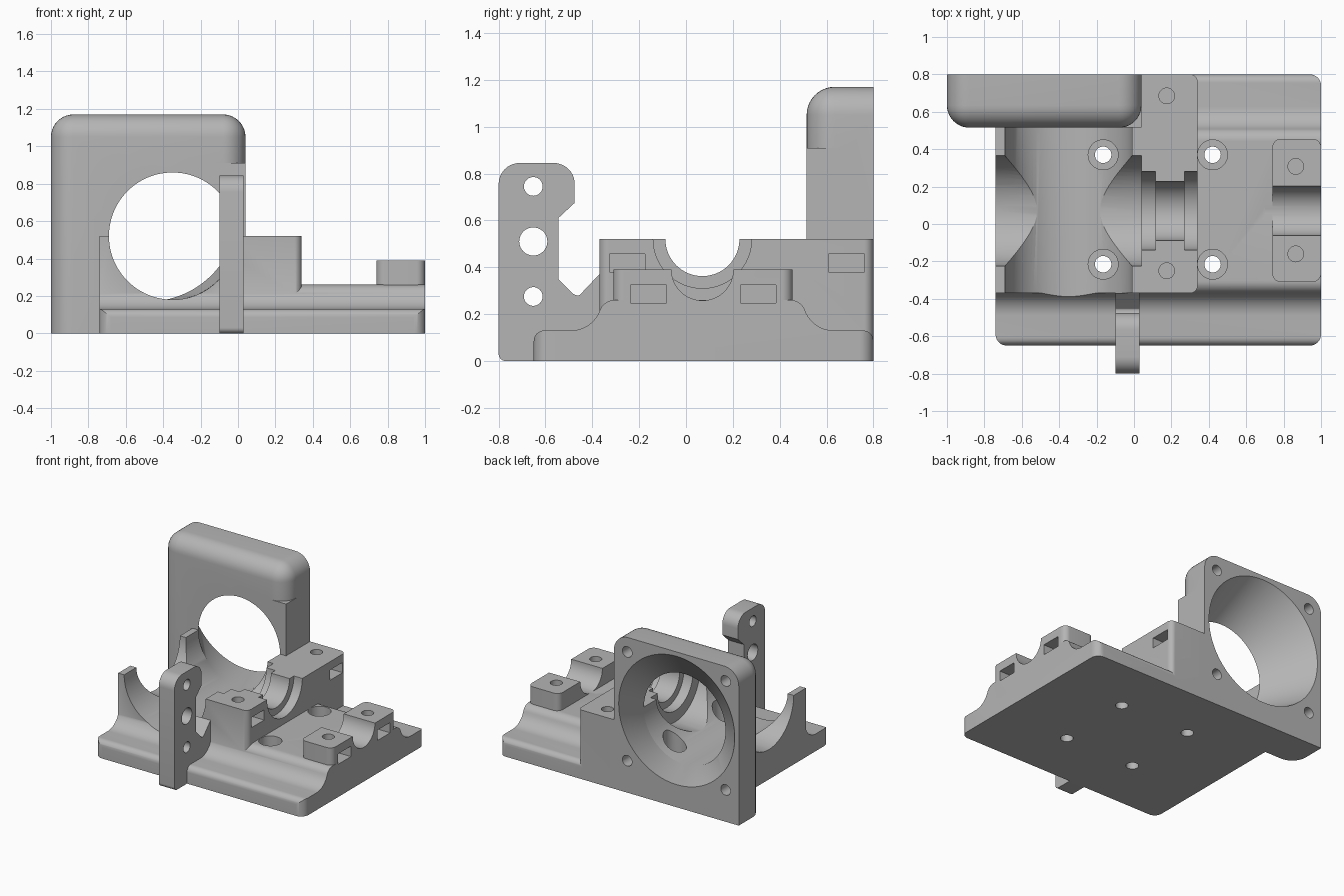
import bpy, bmesh, math
from mathutils import Vector

if "Cube" in bpy.data.objects:
    bpy.data.objects.remove(bpy.data.objects["Cube"])

grey = bpy.data.materials.new("plain_grey")
grey.diffuse_color = (0.46, 0.46, 0.46, 1)
grey.use_nodes = True
grey.node_tree.nodes["Principled BSDF"].inputs["Base Color"].default_value = grey.diffuse_color


def make(name, bm):
    bmesh.ops.recalc_face_normals(bm, faces=bm.faces)
    me = bpy.data.meshes.new(name)
    bm.to_mesh(me)
    bm.free()
    me.materials.append(grey)
    ob = bpy.data.objects.new(name, me)
    bpy.context.collection.objects.link(ob)
    return ob


def fillet(pts, seg=10):
    """Polygon from (u, v, radius) corners, rounded where radius > 0."""
    out = []
    for i, (u, v, r) in enumerate(pts):
        p = Vector((u, v))
        if r == 0:
            out.append(p)
            continue
        a = (Vector(pts[i - 1][:2]) - p).normalized()
        b = (Vector(pts[(i + 1) % len(pts)][:2]) - p).normalized()
        half = a.angle(b) / 2
        c = p + (a + b).normalized() * (r / math.sin(half))
        s, e = p + a * (r / math.tan(half)) - c, p + b * (r / math.tan(half)) - c
        sweep = math.pi - 2 * half
        for k in range(seg + 1):
            t = k / seg
            out.append(c + (s * math.sin((1 - t) * sweep) + e * math.sin(t * sweep)) / math.sin(sweep))
    return out


def circle(u, v, r, n=64):
    return [Vector((u + r * math.cos(2 * math.pi * i / n), v + r * math.sin(2 * math.pi * i / n)))
            for i in range(n)]


def rect(u0, u1, v0, v1, r=0):
    return fillet([(u0, v0, r), (u1, v0, r), (u1, v1, r), (u0, v1, r)])


def loft(name, axis, p0, a, p1, b):
    """Solid between two outlines lying at a and b along the axis."""
    place = {"x": lambda p, w: (w, p.x, p.y), "y": lambda p, w: (p.x, w, p.y),
             "z": lambda p, w: (p.x, p.y, w)}[axis]
    bm = bmesh.new()
    r0 = [bm.verts.new(place(p, a)) for p in p0]
    r1 = [bm.verts.new(place(p, b)) for p in p1]
    bm.faces.new(r0)
    bm.faces.new(r1)
    for i in range(len(r0)):
        j = (i + 1) % len(r0)
        bm.faces.new((r0[i], r0[j], r1[j], r1[i]))
    return make(name, bm)


def prism(name, axis, pts, a, b):
    return loft(name, axis, pts, a, pts, b)


def combine(target, tool, op):
    m = target.modifiers.new("bool", "BOOLEAN")
    m.operation, m.object, m.solver = op, tool, "EXACT"
    bpy.context.view_layer.objects.active = target
    bpy.ops.object.modifier_apply(modifier=m.name)
    bpy.data.objects.remove(tool)


# stepped base plate with rounded corners
body = prism("mount_body", "x", fillet([
    (-0.65, 0, 0), (-0.65, 0.13, 0.045), (-0.399, 0.13, 0.13), (-0.352, 0.26, 0.068),
    (0.492, 0.26, 0.068), (0.539, 0.13, 0.13), (0.8, 0.13, 0.045), (0.8, 0, 0)]), -0.74, 1)
combine(body, prism("base_outline", "z", rect(-0.74, 1, -0.65, 0.8, 0.06), -0.1, 0.5), "INTERSECT")

# main block and front clamp
combine(body, prism("block", "z", fillet([
    (-0.74, -0.37, 0), (0.34, -0.37, 0.04), (0.34, 0.8, 0.04), (-0.74, 0.8, 0)]), 0, 0.52), "UNION")
combine(body, prism("clamp", "z", rect(0.74, 1, -0.31, 0.455, 0.045), 0.1, 0.39), "UNION")

# fan wall, rounded on the front, sides and top
bm = bmesh.new()
bmesh.ops.create_cube(bm, size=1)
for v in bm.verts:
    v.co = Vector((-0.48, 0.6575, 0.585)) + v.co * Vector((1.04, 0.285, 1.17))


def rounded(e):
    m = (e.verts[0].co + e.verts[1].co) / 2
    front, top, side = m.y < 0.52, m.z > 1.16, abs(m.x + 0.48) > 0.5
    return (front and (top or side)) or (top and side)


bmesh.ops.bevel(bm, geom=[e for e in bm.edges if rounded(e)], offset=0.12, segments=10,
                profile=0.5, affect="EDGES")
combine(body, make("fan_wall", bm), "UNION")
# square corner below the rounded edge
combine(body, prism("wall_corner", "z", rect(-0.12, 0.04, 0.515, 0.7), 0.2, 0.91), "UNION")

# main bore along y, widening into the fan opening
cuts = [prism("duct", "y", circle(-0.35, 0.52, 0.34, 96), -0.7, 0.52),
        loft("funnel", "y", circle(-0.35, 0.52, 0.34, 96), 0.515, circle(-0.484, 0.655, 0.485, 96), 0.803)]
# stepped cross bore along x
for a, b, r in ((-0.8, 0.04, 0.295), (0.03, 0.115, 0.21), (0.1, 0.28, 0.158), (0.27, 0.4, 0.21)):
    cuts.append(prism("cross_bore", "x", circle(0.07, 0.52, r), a, b))
cuts.append(prism("clamp_bore", "x", circle(0.07, 0.39, 0.132), 0.7, 1.05))
# counterbored mounting holes
for x in (-0.165, 0.42):
    for y in (-0.215, 0.37):
        cuts.append(prism("hole", "z", circle(x, y, 0.044, 32), -0.1, 0.3))
        cuts.append(prism("counterbore", "z", circle(x, y, 0.08, 32), 0.13, 0.6))
# bolt holes with nut slots
for x, y, top, x0, x1, z0, z1 in (
        (0.175, -0.25, 0.52, 0.1, 0.4, 0.38, 0.457), (0.175, 0.685, 0.52, 0.1, 0.4, 0.38, 0.457),
        (0.865, -0.16, 0.39, 0.79, 1.1, 0.247, 0.325), (0.865, 0.308, 0.39, 0.79, 1.1, 0.247, 0.325)):
    cuts.append(prism("bolt_hole", "z", circle(x, y, 0.042, 32), top - 0.25, top + 0.05))
    cuts.append(prism("nut_slot", "x", rect(y - 0.076, y + 0.076, z0, z1), x0, x1))
# fan screw holes
for dx in (-0.41, 0.41):
    for dz in (-0.41, 0.41):
        cuts.append(prism("screw_hole", "y", circle(-0.48 + dx, 0.65 + dz, 0.04, 32), 0.62, 0.9))
for c in cuts:
    combine(body, c, "DIFFERENCE")

# upright latch arm with three holes
arm = prism("latch_arm", "x", fillet([
    (-0.8, 0, 0.03), (-0.8, 0.845, 0.09), (-0.475, 0.845, 0.09), (-0.475, 0.675, 0),
    (-0.545, 0.61, 0), (-0.545, 0.35, 0), (-0.475, 0.28, 0.03), (-0.455, 0.28, 0.01),
    (-0.37, 0.37, 0), (-0.37, 0, 0)]), -0.1, 0.03)
for z, r in ((0.745, 0.04), (0.51, 0.06), (0.275, 0.04)):
    combine(arm, prism("arm_hole", "x", circle(-0.652, z, r, 40), -0.3, 0.3), "DIFFERENCE")
combine(body, arm, "UNION")

# smooth curves, sharp edges
bpy.ops.object.select_all(action="DESELECT")
body.select_set(True)
bpy.context.view_layer.objects.active = body
bpy.ops.object.shade_smooth_by_angle(angle=math.radians(30))
